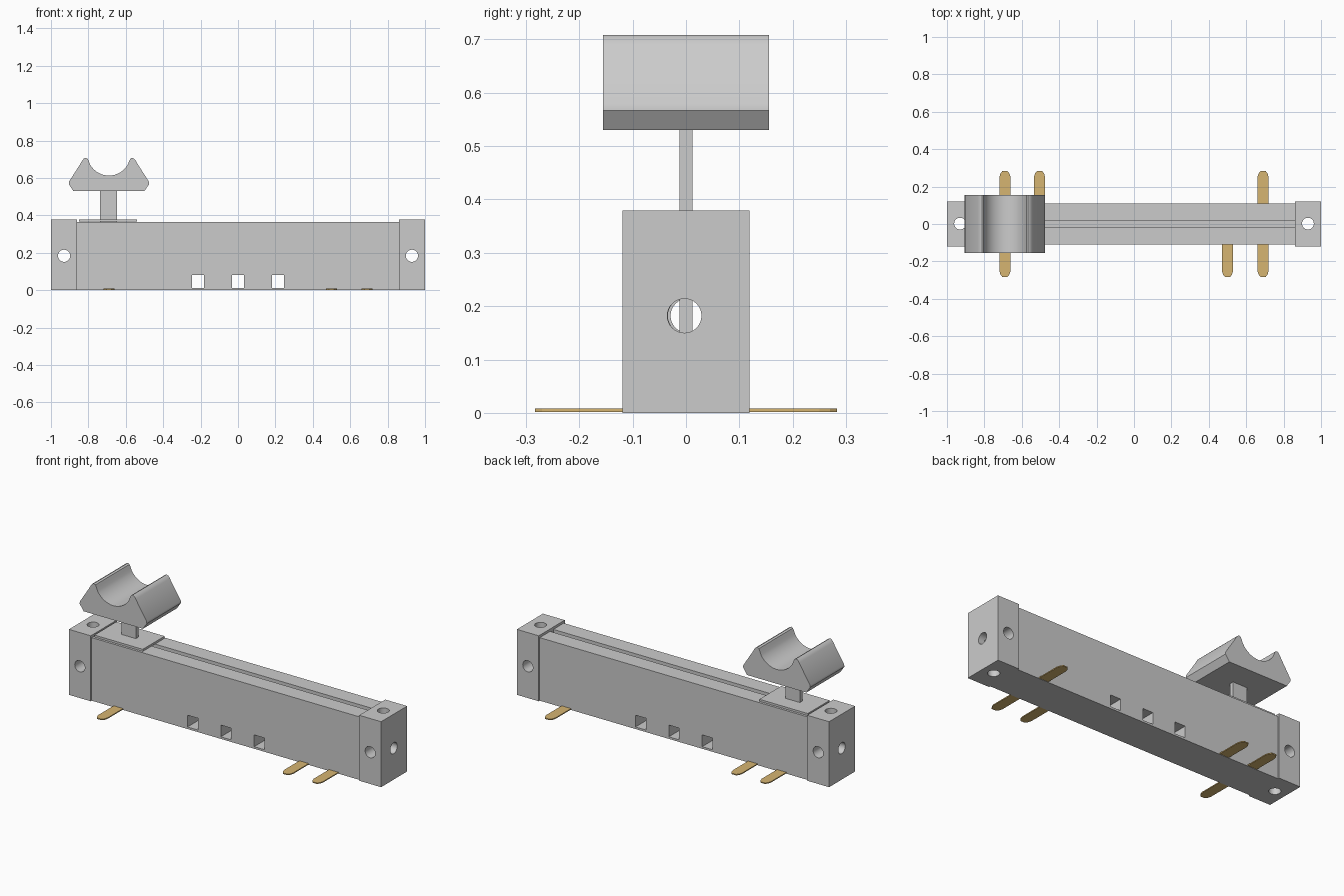
import bpy, bmesh, math
from mathutils import Matrix, Vector

cube = bpy.data.objects.get("Cube")
if cube:
    bpy.data.objects.remove(cube, do_unlink=True)


def material(name, rgb):
    m = bpy.data.materials.new(name)
    m.use_nodes = True
    m.diffuse_color = (*rgb, 1)
    m.node_tree.nodes["Principled BSDF"].inputs["Base Color"].default_value = (*rgb, 1)
    return m


GREY = material("light grey", (0.6, 0.6, 0.6))
GOLD = material("gold pins", (0.67, 0.46, 0.165))


def add_object(name, bm, mat):
    bmesh.ops.recalc_face_normals(bm, faces=bm.faces[:])
    mesh = bpy.data.meshes.new(name)
    bm.to_mesh(mesh)
    bm.free()
    mesh.materials.append(mat)
    ob = bpy.data.objects.new(name, mesh)
    bpy.context.collection.objects.link(ob)
    return ob


def box(name, x, y, z, mat=GREY):
    """Box from (min, max) pairs."""
    bm = bmesh.new()
    bmesh.ops.create_cube(bm, size=1)
    for v in bm.verts:
        v.co = Vector([(r[0] + r[1]) / 2 + c * (r[1] - r[0]) for c, r in zip(v.co, (x, y, z))])
    return add_object(name, bm, mat)


def rod(name, axis, centre, radius, length):
    bm = bmesh.new()
    turn = {"x": Matrix.Rotation(math.pi / 2, 4, "Y"),
            "y": Matrix.Rotation(math.pi / 2, 4, "X"),
            "z": Matrix.Identity(4)}[axis]
    bmesh.ops.create_cone(bm, cap_ends=True, segments=32, radius1=radius, radius2=radius,
                          depth=length, matrix=Matrix.Translation(centre) @ turn)
    return add_object(name, bm, GREY)


def prism(name, points, depth, mat):
    """Extrude a closed outline by a depth vector."""
    bm = bmesh.new()
    face = bm.faces.new([bm.verts.new(p) for p in points])
    new = bmesh.ops.extrude_face_region(bm, geom=[face])["geom"]
    bmesh.ops.translate(bm, vec=depth, verts=[v for v in new if isinstance(v, bmesh.types.BMVert)])
    return add_object(name, bm, mat)


def activate(ob):
    bpy.ops.object.select_all(action="DESELECT")
    ob.select_set(True)
    bpy.context.view_layer.objects.active = ob


def cut(ob, cutters):
    activate(ob)
    for c in cutters:
        mod = ob.modifiers.new("cut", "BOOLEAN")
        mod.operation = "DIFFERENCE"
        mod.solver = "EXACT"
        mod.object = c
        bpy.ops.object.modifier_apply(modifier=mod.name)
        bpy.data.objects.remove(c, do_unlink=True)


def smooth(ob):
    activate(ob)
    bpy.ops.object.shade_smooth_by_angle(angle=math.radians(30))


# Long housing with top slot, lengthwise bore and three square windows
body = box("housing", (-0.86, 0.86), (-0.11, 0.11), (0, 0.365))
cutters = [box("slot_cutter", (-0.9, 0.9), (-0.015, 0.015), (0.13, 0.5)),
           rod("bore_cutter", "x", (0, 0, 0.182), 0.034, 2.2)]
for x in (-0.2135, 0, 0.2135):
    cutters.append(box("window_cutter", (x - 0.033, x + 0.033), (-0.3, 0.3), (0.012, 0.08)))
cut(body, cutters)
smooth(body)

# End blocks, each drilled along all three axes
for side, name in ((1, "left_end_block"), (-1, "right_end_block")):
    a, b = sorted((side * 0.86, side))
    cap = box(name, (a, b), (-0.119, 0.119), (0, 0.379))
    x = side * 0.93
    cut(cap, [rod("x_cutter", "x", (x, -0.003 * side, 0.182), 0.032, 0.4),
              rod("y_cutter", "y", (x, 0, 0.184), 0.0325, 0.5),
              rod("z_cutter", "z", (x, 0.002, 0.19), 0.0315, 0.8)])
    smooth(cap)

# Sliding plate and lever
box("slider_plate", (-0.85, -0.54), (-0.1, 0.1), (0.367, 0.379))
box("lever", (-0.738, -0.646), (-0.012, 0.012), (0.131, 0.54))

# Finger knob with a round saddle
KX = -0.69
half = [(0.19, 0.53), (0.215, 0.567), (0.214, 0.58), (0.155, 0.672), (0.145, 0.69),
        (0.135, 0.703), (0.124, 0.708), (0.114, 0.703), (0.108, 0.69)]
saddle = []
for i in range(17):
    t = math.radians(-60 + 120 * i / 16)
    saddle.append((0.116 * math.sin(t), 0.729 - 0.116 * math.cos(t)))
outline = [(-x, z) for x, z in half] + saddle + half[::-1]
knob = prism("finger_knob", [(KX + x, -0.156, z) for x, z in outline], (0, 0.312, 0), GREY)
smooth(knob)

# Flat contact pins with tapered tips
for i, (x, s) in enumerate(((-0.69, -1), (-0.69, 1), (-0.505, 1),
                            (0.5, -1), (0.69, -1), (0.69, 1))):
    shape = [(-0.03, 0.1), (0.03, 0.1), (0.03, 0.25), (0.024, 0.27), (0.014, 0.283),
             (-0.014, 0.283), (-0.024, 0.27), (-0.03, 0.25)]
    prism(f"contact_pin_{i + 1}", [(x + u, s * v, 0.002) for u, v in shape], (0, 0, 0.006), GOLD)
